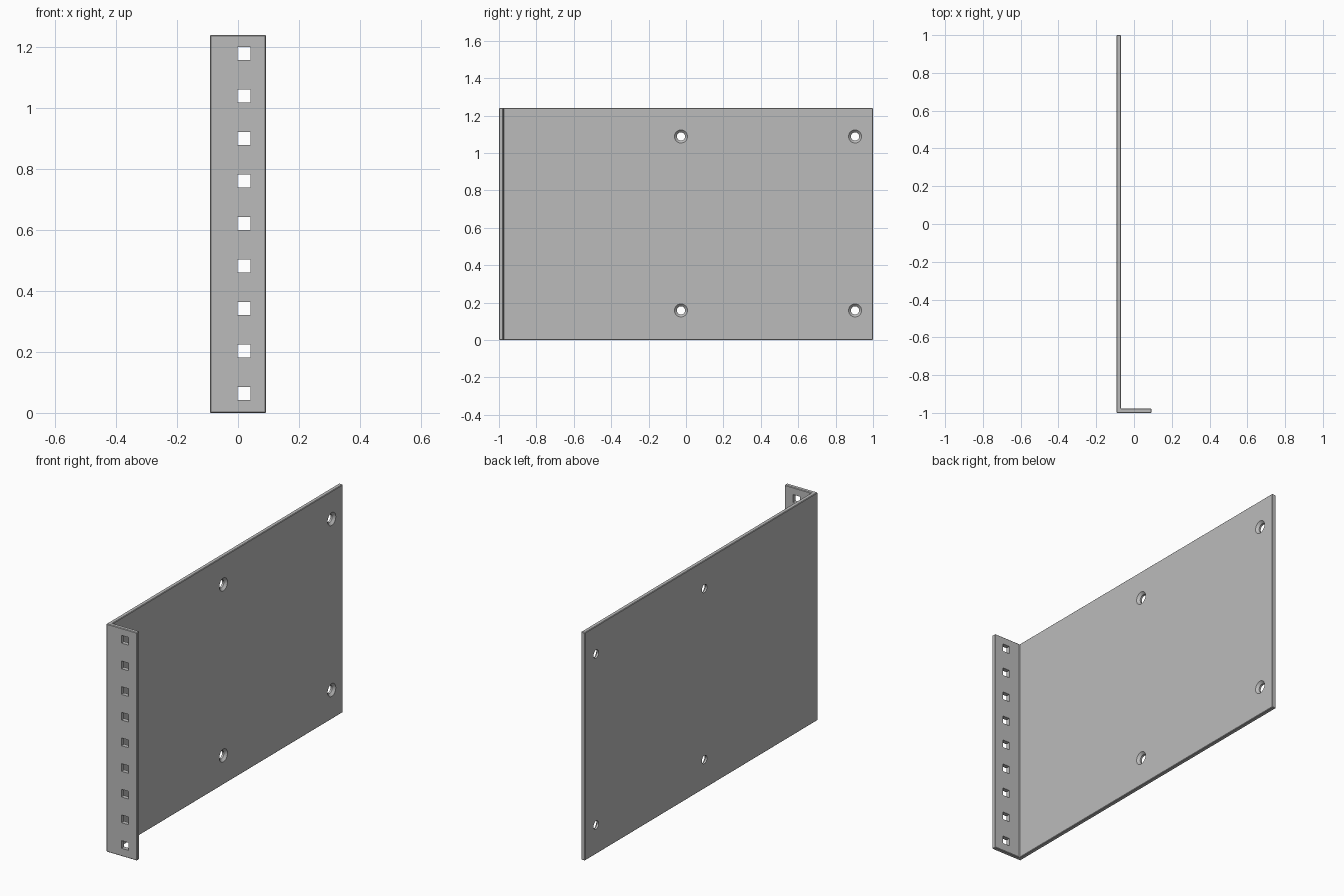
import bpy, bmesh
from mathutils import Matrix

cube = bpy.data.objects.get("Cube")
if cube:
    bpy.data.objects.remove(cube, do_unlink=True)

HALF_W, HEIGHT, T = 0.092, 1.24, 0.023

steel = bpy.data.materials.new("grey steel")
steel.use_nodes = True
grey = (0.5, 0.5, 0.5, 1)
steel.diffuse_color = grey
steel.node_tree.nodes["Principled BSDF"].inputs["Base Color"].default_value = grey


def make_object(name, bm):
    bmesh.ops.recalc_face_normals(bm, faces=bm.faces)
    mesh = bpy.data.meshes.new(name)
    bm.to_mesh(mesh)
    bm.free()
    mesh.materials.append(steel)
    obj = bpy.data.objects.new(name, mesh)
    bpy.context.collection.objects.link(obj)
    return obj


# L-shaped bracket: long side plate with a front flange, extruded upward
L = -HALF_W
outline = [(L, -1), (HALF_W, -1), (HALF_W, -1 + T), (L + T, -1 + T), (L + T, 1), (L, 1)]
bm = bmesh.new()
face = bm.faces.new([bm.verts.new((x, y, 0)) for x, y in outline])
up = bmesh.ops.extrude_face_region(bm, geom=[face])["geom"]
bmesh.ops.translate(bm, vec=(0, 0, HEIGHT),
                    verts=[v for v in up if isinstance(v, bmesh.types.BMVert)])
bracket = make_object("rack_bracket", bm)

# Slightly eased edges
bevel = bracket.modifiers.new("eased edges", "BEVEL")
bevel.width, bevel.segments = 0.003, 1

# Square mounting holes up the flange
bm = bmesh.new()
for i in range(9):
    place = Matrix.Translation((0.02, -1 + T / 2, 0.064 + i * 0.1395))
    size = Matrix.Diagonal((0.042, 0.1, 0.042, 1))
    bmesh.ops.create_cube(bm, size=1, matrix=place @ size)
square_cutter = make_object("square_hole_cutter", bm)

# Countersunk screw holes in the side plate, turned about the x axis
bm = bmesh.new()
profile = [(L - 0.03, 0.022), (L + T * 0.45, 0.022), (L + T, 0.035), (L + T + 0.03, 0.052)]
for y in (-0.027, 0.904):
    for z in (0.158, 1.088):
        rings = []
        for x, r in profile:
            turn = Matrix.Translation((x, y, z)) @ Matrix.Rotation(1.5707963, 4, "Y")
            rings.append(bmesh.ops.create_circle(bm, segments=32, radius=r, matrix=turn)["verts"])
        for a, b in zip(rings, rings[1:]):
            for k in range(32):
                n = (k + 1) % 32
                bm.faces.new((a[k], a[n], b[n], b[k]))
        bm.faces.new(rings[0])
        bm.faces.new(rings[-1])
screw_cutter = make_object("screw_hole_cutter", bm)

for cutter in (square_cutter, screw_cutter):
    cutter.hide_render = True
    cutter.hide_viewport = True
    cut = bracket.modifiers.new(cutter.name, "BOOLEAN")
    cut.operation, cut.solver, cut.object = "DIFFERENCE", "EXACT", cutter

# Smooth hole walls, sharp plate edges
bpy.ops.object.select_all(action="DESELECT")
bracket.select_set(True)
bpy.context.view_layer.objects.active = bracket
bpy.ops.object.convert(target="MESH")
bpy.ops.object.shade_smooth_by_angle(angle=0.5)
for cutter in (square_cutter, screw_cutter):
    bpy.data.objects.remove(cutter, do_unlink=True)
